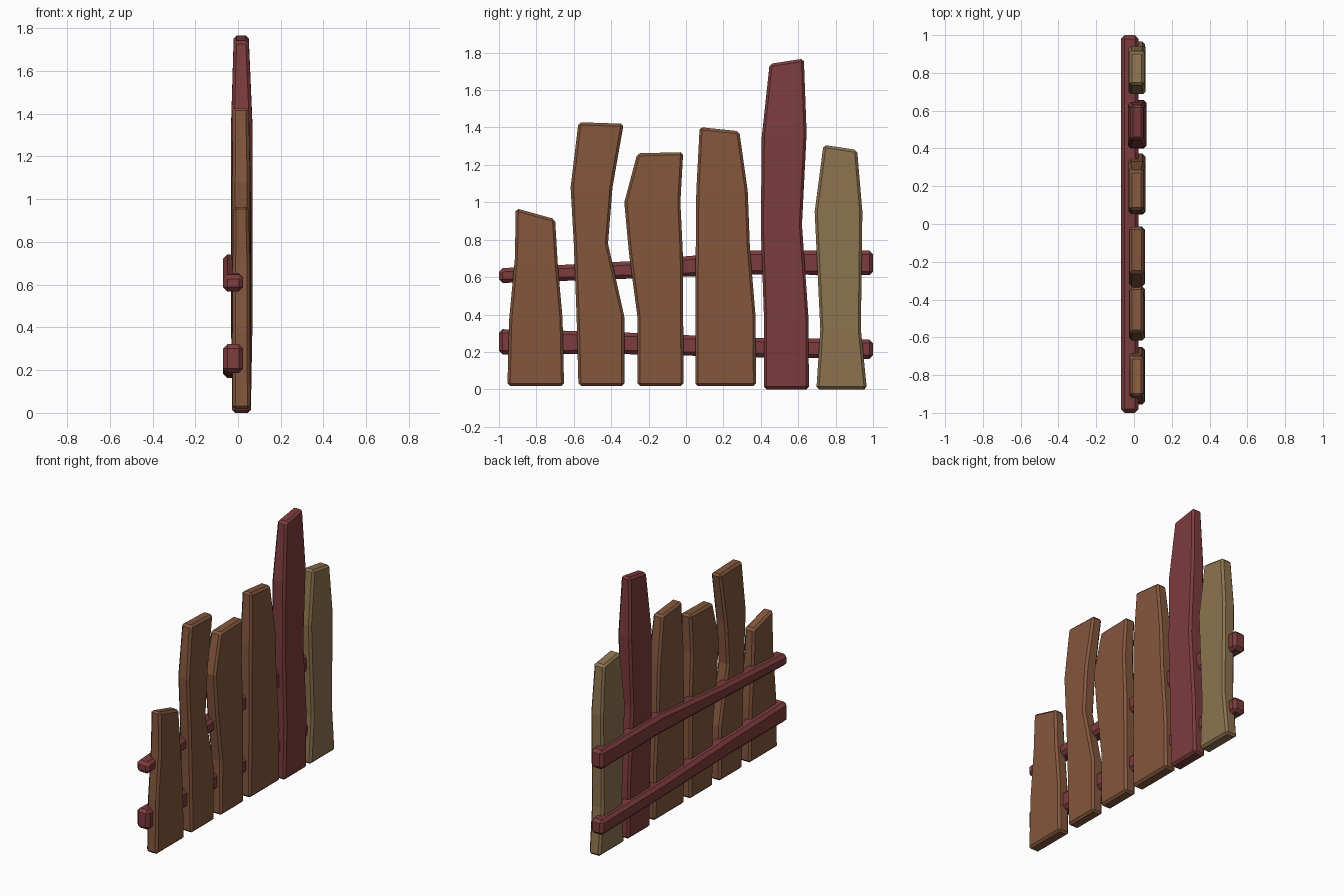
import bpy, bmesh


def material(name, rgb):
    m = bpy.data.materials.new(name)
    m.diffuse_color = (*rgb, 1)
    return m


BROWN = material("brown_wood", (0.230, 0.095, 0.047))
RED = material("dark_red_wood", (0.205, 0.045, 0.047))
TAN = material("tan_wood", (0.265, 0.172, 0.078))


def loft(name, sections, mat, bevel):
    """Skin four-corner sections into a closed beam with chamfered edges."""
    bm = bmesh.new()
    rings = [[bm.verts.new(p) for p in s] for s in sections]
    bm.faces.new(rings[0])
    bm.faces.new(rings[-1])
    for a, b in zip(rings, rings[1:]):
        for i in range(4):
            j = (i + 1) % 4
            bm.faces.new((a[i], a[j], b[j], b[i]))
    bmesh.ops.recalc_face_normals(bm, faces=bm.faces)
    me = bpy.data.meshes.new(name)
    bm.to_mesh(me)
    bm.free()
    me.materials.append(mat)
    ob = bpy.data.objects.new(name, me)
    bpy.context.collection.objects.link(ob)
    mod = ob.modifiers.new("chamfer", 'BEVEL')
    mod.width = bevel
    mod.segments = 1
    mod.limit_method = 'ANGLE'
    mod.angle_limit = 0.7
    return ob


def plank(name, mat, rows, back, front):
    """rows: left y, left z, right y, right z; back/front: x at base, middle, top."""
    n = len(rows) - 1
    secs = []
    for i, (yl, zl, yr, zr) in enumerate(rows):
        k = 0 if i == 0 else 2 if i == n else 1
        b, f = back[k], front[k]
        secs.append([(b, yl, zl), (f, yl, zl), (f, yr, zr), (b, yr, zr)])
    loft(name, secs, mat, 0.014)


# Upright planks, from left to right
plank("plank_1", BROWN, [(-0.955, 0.018, -0.652, 0.018), (-0.945, 0.38, -0.66, 0.38),
                         (-0.915, 0.70, -0.685, 0.66), (-0.91, 0.968, -0.70, 0.91)],
      (-0.025, -0.025, -0.022), (0.058, 0.056, 0.05))
plank("plank_2", BROWN, [(-0.575, 0.018, -0.33, 0.018), (-0.585, 0.39, -0.33, 0.39),
                         (-0.60, 0.78, -0.417, 0.78), (-0.617, 1.08, -0.393, 1.08),
                         (-0.575, 1.428, -0.333, 1.42)],
      (-0.025, -0.027, -0.025), (0.056, 0.057, 0.05))
plank("plank_3", BROWN, [(-0.26, 0.018, -0.013, 0.018), (-0.26, 0.39, -0.015, 0.39),
                         (-0.305, 0.73, -0.017, 0.73), (-0.33, 1.0, -0.03, 1.0),
                         (-0.26, 1.262, -0.015, 1.268)],
      (-0.025, -0.027, -0.025), (0.056, 0.058, 0.053))
plank("plank_4", BROWN, [(0.05, 0.018, 0.374, 0.018), (0.05, 0.39, 0.372, 0.39),
                         (0.052, 0.75, 0.342, 0.75), (0.055, 1.06, 0.33, 1.06),
                         (0.073, 1.402, 0.285, 1.38)],
      (-0.027, -0.03, -0.025), (0.057, 0.06, 0.05))
plank("plank_5", RED, [(0.417, 0.0, 0.657, 0.0), (0.417, 0.38, 0.655, 0.38),
                       (0.40, 0.86, 0.62, 0.88), (0.405, 1.35, 0.645, 1.37),
                       (0.447, 1.74, 0.63, 1.768)],
      (-0.027, -0.032, -0.02), (0.06, 0.067, 0.05))
plank("plank_6", TAN, [(0.697, 0.0, 0.967, 0.0), (0.718, 0.32, 0.935, 0.32),
                       (0.688, 0.95, 0.943, 0.95), (0.735, 1.307, 0.915, 1.28)],
      (-0.027, -0.03, -0.025), (0.058, 0.062, 0.055))


# Horizontal rails behind the planks; rows: y, bottom z, top z
def rail(name, rows):
    loft(name, [[(-0.07, y, lo), (0.024, y, lo), (0.024, y, hi), (-0.07, y, hi)]
                for y, lo, hi in rows], RED, 0.02)


rail("upper_rail", [(-1, 0.568, 0.647), (-0.3, 0.592, 0.685), (0.35, 0.615, 0.742), (1, 0.61, 0.742)])
rail("lower_rail", [(-1, 0.187, 0.322), (-0.4, 0.19, 0.307), (0.35, 0.172, 0.275), (1, 0.162, 0.267)])
